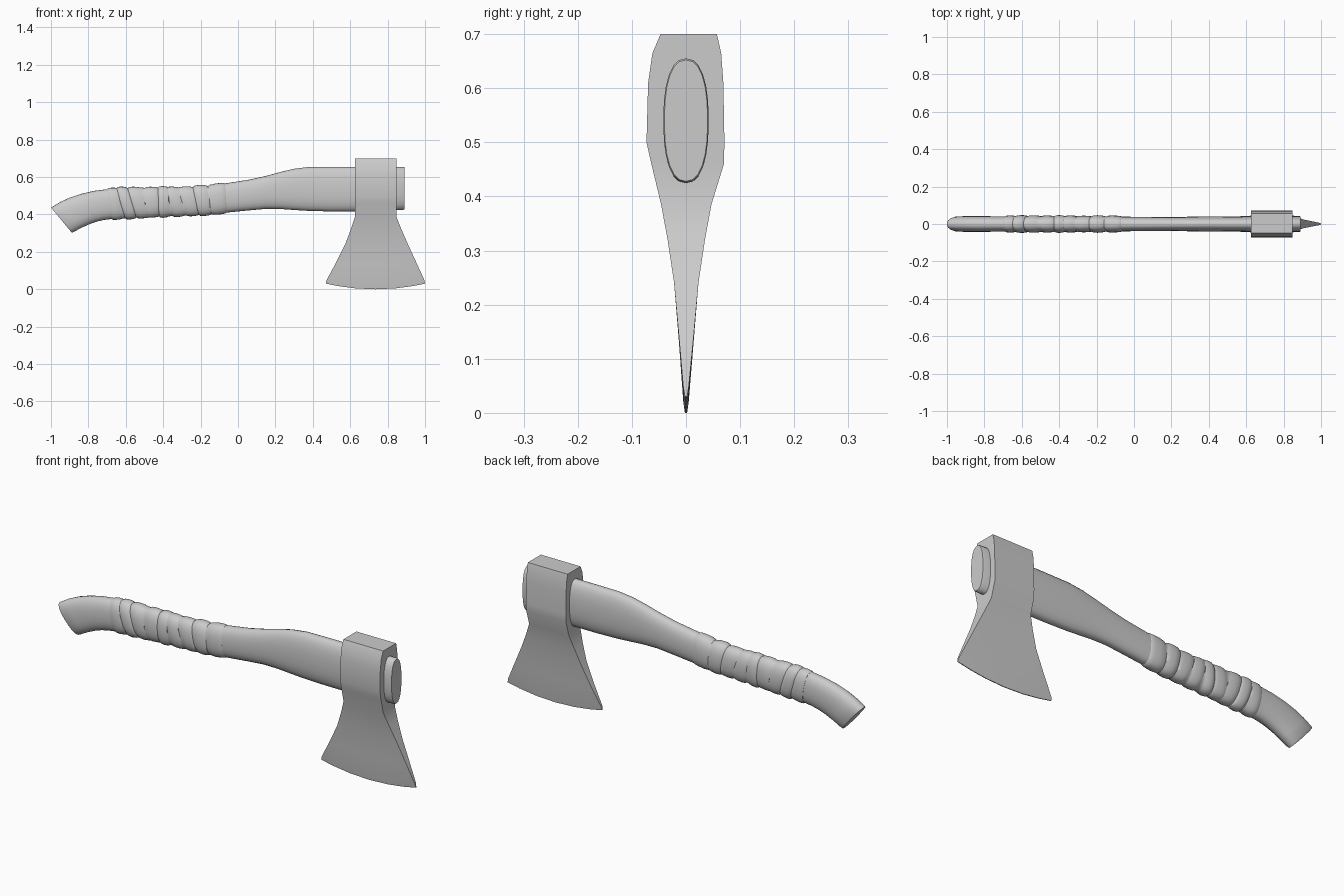
import bpy, bmesh
from math import sin, cos, pi, radians, copysign
from mathutils import Vector

if "Cube" in bpy.data.objects:
    bpy.data.objects.remove(bpy.data.objects["Cube"])


def loft(name, rings, angle):
    """Skin a list of equal-length closed rings and cap both ends."""
    bm = bmesh.new()
    loops = [[bm.verts.new(p) for p in ring] for ring in rings]
    n = len(loops[0])
    for a, b in zip(loops, loops[1:]):
        for i in range(n):
            j = (i + 1) % n
            bm.faces.new((a[i], a[j], b[j], b[i]))
    bm.faces.new(loops[0])
    bm.faces.new(loops[-1])
    bmesh.ops.recalc_face_normals(bm, faces=bm.faces)
    me = bpy.data.meshes.new(name)
    bm.to_mesh(me)
    bm.free()
    me.shade_smooth()
    me.set_sharp_from_angle(angle=radians(angle))
    ob = bpy.data.objects.new(name, me)
    bpy.context.collection.objects.link(ob)
    return ob


def section(top, bottom, half_width, n=24, power=0.85):
    """Rounded oval ring spanning a top and a bottom point (x, z)."""
    t, b = Vector((top[0], 0, top[1])), Vector((bottom[0], 0, bottom[1]))
    mid, up = (t + b) / 2, (t - b) / 2
    ring = []
    for i in range(n):
        a = 2 * pi * i / n
        s, c = (copysign(abs(v) ** power, v) for v in (sin(a), cos(a)))
        ring.append(mid + up * c + Vector((0, half_width * s, 0)))
    return ring


# Handle: top x, top z, bottom x, bottom z, half width
stations = [
    (-1.0, .437, -.888, .302, .036), (-.99, .443, -.878, .307, .041),
    (-.95, .467, -.835, .33, .042), (-.90, .490, -.79, .35, .042),
    (-.84, .510, -.755, .362, .042), (-.77, .526, -.715, .371, .041),
    (-.70, .535, -.675, .376, .040), (-.60, .540, -.575, .384, .040),
    (-.45, .542, -.42, .391, .040), (-.30, .541, -.28, .396, .039),
    (-.16, .551, -.145, .404, .039), (-.05, .569, -.04, .412, .039),
    (.06, .586, .06, .422, .038), (.15, .606, .15, .430, .038),
    (.23, .628, .23, .429, .038), (.30, .644, .30, .424, .039),
    (.38, .654, .38, .419, .040), (.50, .655, .50, .416, .041),
    (.66, .655, .66, .416, .042), (.80, .655, .80, .424, .042),
    (.885, .655, .885, .425, .042), (.89, .652, .89, .428, .040),
]
loft("handle", [section(s[:2], s[2:4], s[4]) for s in stations], 35)


def handle_at(x):
    """Interpolate the handle between stations by top x."""
    for a, b in zip(stations, stations[1:]):
        if a[0] <= x <= b[0]:
            f = (x - a[0]) / (b[0] - a[0])
            return [p + (q - p) * f for p, q in zip(a, b)]


# Grip wrap: slanted overlapping bands, each swelling slightly
bands = [-.70, -.64, -.58, -.51, -.44, -.38, -.31, -.235, -.16, -.07]
wrap = []
for k, (x0, x1) in enumerate(zip(bands, bands[1:])):
    height = (.006, .009, .007)[k % 3]
    for f, swell in ((0, .001), (.12, .7), (.4, 1), (.75, .75), (.95, .3)):
        tx, tz, bx, bz, w = handle_at(x0 + (x1 - x0) * f)
        g = height * swell + .001
        slant = .02 * sin(k * 1.3)
        slant = slant if 0 < k < len(bands) - 2 else 0
        slant = max(-.012, min(.012, slant))
        wrap.append(section((tx - slant, tz + g), (bx + slant, bz - g), w + g * .8))
tx, tz, bx, bz, w = handle_at(bands[-1])
wrap.append(section((tx, tz), (bx, bz), w))
loft("grip_wrap", wrap, 40)

# Axe head: z, left x, right x, -y half width, +y half width, edge curve depth
rows = [
    (.70, .625, .848, .047, .057, 0), (.665, .625, .848, .062, .065, 0),
    (.61, .625, .848, .070, .069, 0), (.50, .625, .848, .073, .071, 0),
    (.46, .625, .848, .064, .070, 0), (.385, .625, .848, .046, .047, 0),
    (.32, .603, .874, .034, .035, 0), (.24, .573, .909, .022, .023, 0),
    (.13, .523, .955, .013, .014, .01), (.02, .473, .997, .005, .005, .028),
    (0, .470, 1.0, .002, .002, .03),
]
columns = [-1, -.75, -.4, 0, .4, .75, 1]
rings = []
for z, xl, xr, wf, wb, curve in rows:
    pts = [((xl + xr) / 2 + t * (xr - xl) / 2, z + curve * t * t) for t in columns]
    rings.append([(x, -wf, h) for x, h in pts] + [(x, wb, h) for x, h in reversed(pts)])
loft("axe_head", rings, 22)
